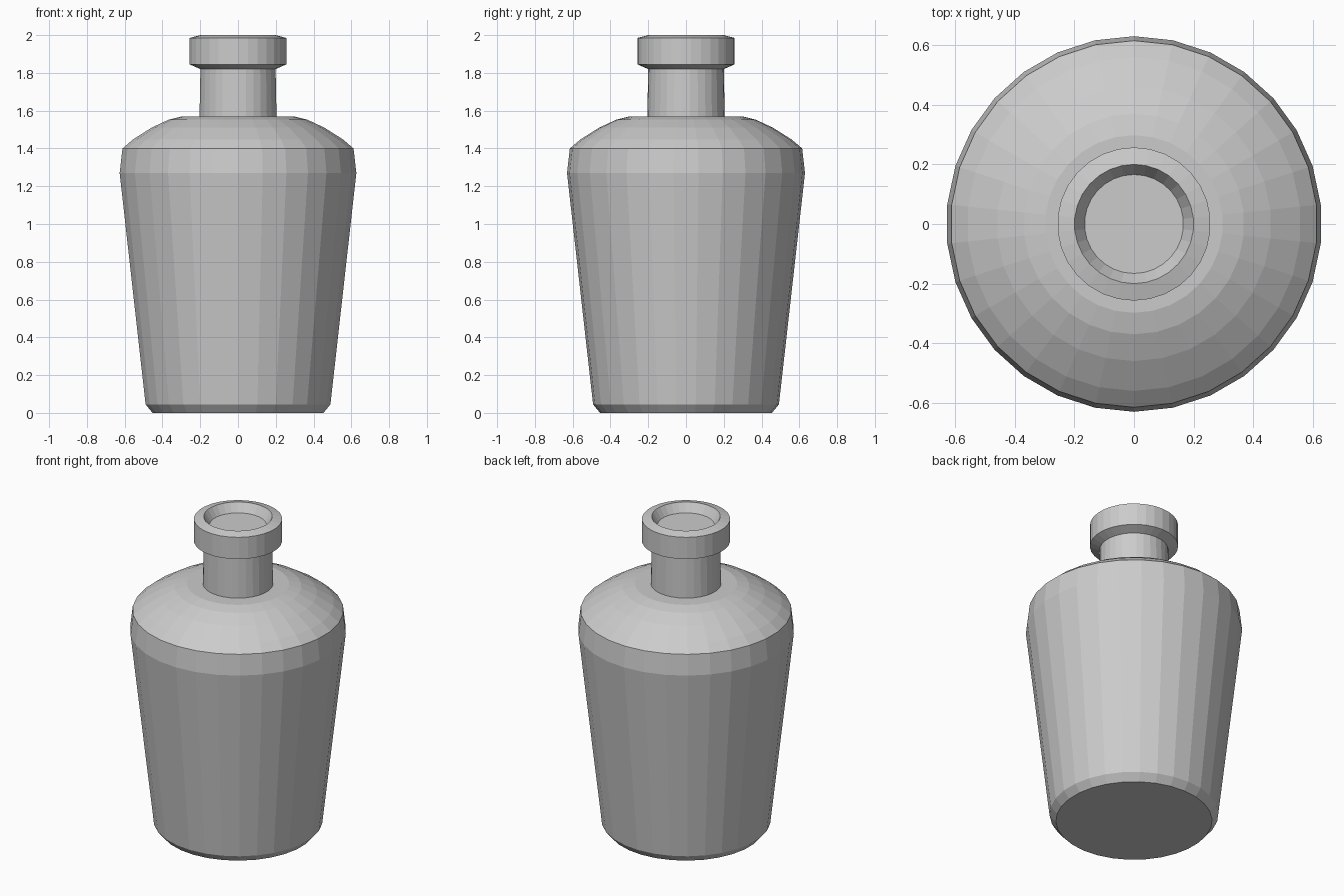
import bpy, bmesh, math

if "Cube" in bpy.data.objects:
    bpy.data.objects.remove(bpy.data.objects["Cube"])

SIDES = 30


def lathe(name, profile):
    """Spin a (radius, z) profile round z with flat faces; cap both ends."""
    bm = bmesh.new()
    rings = []
    for r, z in profile:
        ring = []
        for i in range(SIDES):
            a = math.pi / 2 + math.tau * i / SIDES
            ring.append(bm.verts.new((r * math.cos(a), r * math.sin(a), z)))
        rings.append(ring)
    for lo, hi in zip(rings, rings[1:]):
        for i in range(SIDES):
            j = (i + 1) % SIDES
            bm.faces.new((lo[i], lo[j], hi[j], hi[i]))
    bm.faces.new(rings[0][::-1])
    bm.faces.new(rings[-1])
    mesh = bpy.data.meshes.new(name)
    bm.to_mesh(mesh)
    bm.free()
    obj = bpy.data.objects.new(name, mesh)
    bpy.context.collection.objects.link(obj)
    return obj


# Whole bottle as one closed profile
base_and_wall = [(0.455, 0), (0.492, 0.045), (0.63, 1.27), (0.615, 1.40)]
shoulder = [(0.56, 1.447), (0.46, 1.51), (0.37, 1.552), (0.298, 1.57)]
neck = [(0.205, 1.57), (0.20, 1.82)]
lip = [(0.257, 1.845), (0.257, 1.985), (0.20, 2.0)]
mouth = [(0.166, 1.945)]
lathe("bottle", base_and_wall + shoulder + neck + lip + mouth)
